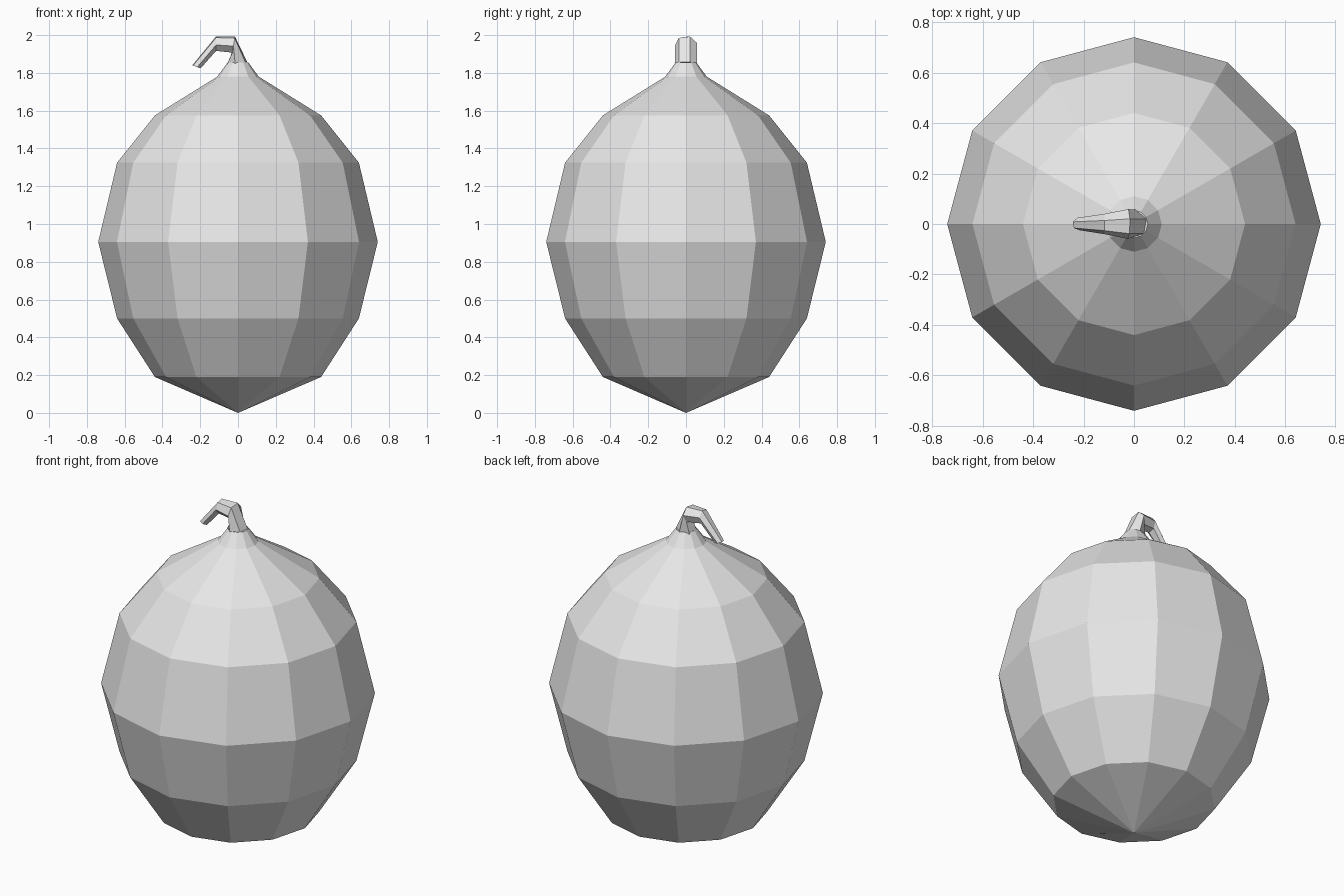
import bpy
import bmesh
from math import sin, cos, pi, radians
from mathutils import Vector

if "Cube" in bpy.data.objects:
    bpy.data.objects.remove(bpy.data.objects["Cube"])

# Single plain grey for the whole model
grey = bpy.data.materials.new("plain_grey")
grey.use_nodes = True
grey.diffuse_color = (0.8, 0.8, 0.8, 1)
grey.node_tree.nodes["Principled BSDF"].inputs["Base Color"].default_value = (0.8, 0.8, 0.8, 1)


def ring(bm, centre, u, v, radius, sides, turn=0.0):
    """Regular polygon of vertices in the plane spanned by u and v."""
    angles = [turn + 2 * pi * i / sides for i in range(sides)]
    return [bm.verts.new(centre + radius * (cos(a) * u + sin(a) * v)) for a in angles]


def bridge(bm, lower, upper):
    n = len(lower)
    for i in range(n):
        j = (i + 1) % n
        bm.faces.new((lower[i], lower[j], upper[j], upper[i]))


def finish(bm, name):
    bmesh.ops.recalc_face_normals(bm, faces=bm.faces)
    mesh = bpy.data.meshes.new(name)
    bm.to_mesh(mesh)
    bm.free()
    mesh.materials.append(grey)
    obj = bpy.data.objects.new(name, mesh)
    bpy.context.collection.objects.link(obj)
    return obj


X, Y, Z = Vector((1, 0, 0)), Vector((0, 1, 0)), Vector((0, 0, 1))

# Body: twelve-sided lathe, pointed below and flaring into the stem (radius, height)
profile = [(0.44, 0.19), (0.64, 0.50), (0.74, 0.905), (0.64, 1.325),
           (0.44, 1.575), (0.11, 1.78), (0.055, 1.855)]
bm = bmesh.new()
rings = [ring(bm, Z * z, X, Y, r, 12) for r, z in profile]
for a, b in zip(rings, rings[1:]):
    bridge(bm, a, b)
tip = bm.verts.new((0, 0, 0))
for i in range(12):
    bm.faces.new((tip, rings[0][(i + 1) % 12], rings[0][i]))
bm.faces.new(rings[-1])
finish(bm, "body")

# Stem: six-sided tapered tube bent over to one side
# (x, z, radius, tilt of the section's outer direction from +x towards +z)
sections = [(-0.005, 1.85, 0.058, 8), (-0.023, 1.95, 0.046, 81),
            (-0.116, 1.955, 0.041, 90), (-0.22, 1.832, 0.025, 160)]
bm = bmesh.new()
rings = []
for x, z, r, tilt in sections:
    t = radians(tilt)
    outer = Vector((cos(t), 0, sin(t)))
    # the bend is kept wide across the curve
    wide = 1.3 if tilt == 81 else 1.0
    rings.append(ring(bm, Vector((x, 0, z)), Y * wide, outer, r, 6, radians(10)))
for a, b in zip(rings, rings[1:]):
    bridge(bm, a, b)
bm.faces.new(rings[0])
bm.faces.new(rings[-1])
finish(bm, "stem")
